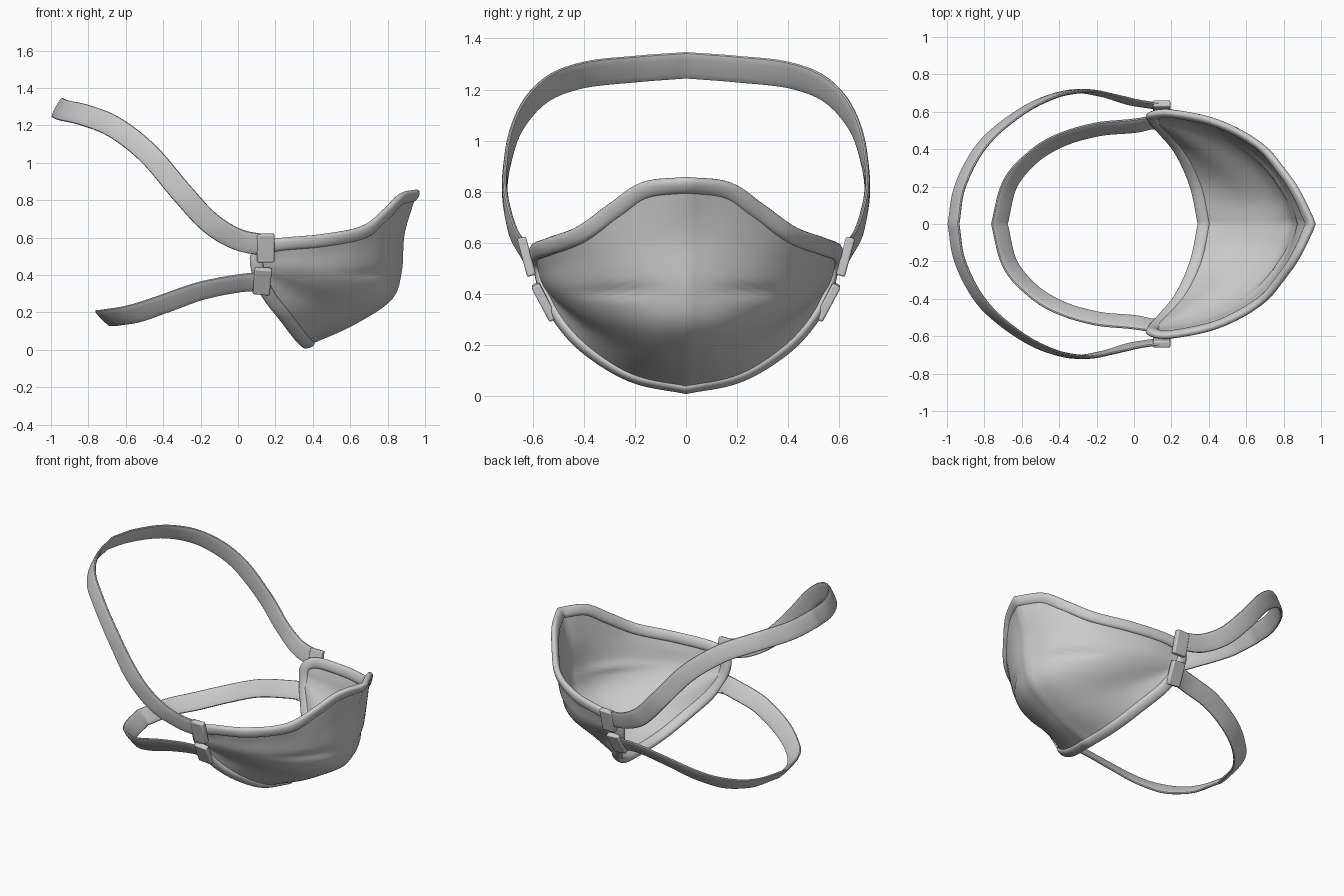
import bpy, bmesh, math
from mathutils import Vector, Matrix

if "Cube" in bpy.data.objects:
    bpy.data.objects.remove(bpy.data.objects["Cube"])


def spline(pts, n):
    """Sample a Catmull-Rom curve at n+1 places evenly spaced by length."""
    P = [Vector(p) for p in pts]
    P = [2 * P[0] - P[1]] + P + [2 * P[-1] - P[-2]]
    dense = []
    for i in range(1, len(P) - 2):
        a, b, c, d = P[i - 1:i + 3]
        for k in range(20):
            t = k / 20
            dense.append(0.5 * (2 * b + (c - a) * t + (2 * a - 5 * b + 4 * c - d) * t * t
                                + (3 * b - a - 3 * c + d) * t ** 3))
    dense.append(P[-2])
    acc = [0]
    for a, b in zip(dense, dense[1:]):
        acc.append(acc[-1] + (Vector(b[:3]) - Vector(a[:3])).length)
    out, j = [], 0
    for i in range(n + 1):
        s = acc[-1] * i / n
        while j < len(acc) - 2 and acc[j + 1] < s:
            j += 1
        f = (s - acc[j]) / max(acc[j + 1] - acc[j], 1e-9)
        out.append(dense[j].lerp(dense[j + 1], min(f, 1)))
    return out


def finish(bm, name, angle=40, solid=0, bevel=0):
    """Turn half a part into a mirrored, shaded object."""
    bmesh.ops.recalc_face_normals(bm, faces=bm.faces)
    me = bpy.data.meshes.new(name)
    bm.to_mesh(me)
    bm.free()
    ob = bpy.data.objects.new(name, me)
    bpy.context.collection.objects.link(ob)
    if bevel:
        m = ob.modifiers.new("bevel", 'BEVEL')
        m.width, m.segments = bevel, 2
    m = ob.modifiers.new("mirror", 'MIRROR')
    m.use_axis = (False, True, False)
    m.merge_threshold = 0.0005
    if solid:
        m = ob.modifiers.new("thickness", 'SOLIDIFY')
        m.thickness, m.offset = solid, 0
    bpy.ops.object.select_all(action='DESELECT')
    ob.select_set(True)
    bpy.context.view_layer.objects.active = ob
    bpy.ops.object.shade_smooth_by_angle(angle=math.radians(angle))
    return ob


def band(name, path, width, thick, n, power=0.7):
    """Sweep a flattened section; each path point is position + outward normal."""
    pts = [Vector(p[:3]) for p in spline([p[:3] for p in path], n)]
    full = [Vector(p) for p in path]
    bm, rings = bmesh.new(), []
    for i, p in enumerate(pts):
        t = (pts[min(i + 1, n)] - pts[max(i - 1, 0)]).normalized()
        if abs(p.y) < 1e-5:
            t = Vector((0, 1 if i == 0 else -1, 0))
        # blend the normals of the key points by closeness
        nor = Vector((0, 0, 0))
        for q in full:
            d = (Vector(q[:3]) - p).length
            nor += Vector(q[3:]) / (d * d + 0.0008)
        if abs(p.y) < 1e-5:
            nor.y = 0
        w = t.cross(nor).normalized()
        u = w.cross(t)
        ring = []
        for k in range(16):
            a = 2 * math.pi * k / 16
            c, s = math.cos(a), math.sin(a)
            c = math.copysign(abs(c) ** power, c)
            s = math.copysign(abs(s) ** power, s)
            ring.append(bm.verts.new(p + w * c * width / 2 + u * s * thick / 2))
        rings.append(ring)
    for a, b in zip(rings, rings[1:]):
        for k in range(16):
            bm.faces.new((a[k], a[k - 1], b[k - 1], b[k]))
    if abs(pts[-1].y) > 1e-5:
        bm.faces.new(rings[-1])
    return finish(bm, name)


# rim around the whole shell edge: top centre, side, bottom centre
rim = [
    (0.945, 0, 0.825, .85, 0, -.5), (0.87, 0.16, 0.805, .8, .4, -.4),
    (0.79, 0.28, 0.725, .7, .6, -.35), (0.67, 0.415, 0.63, .5, .8, -.25),
    (0.45, 0.535, 0.585, .35, .9, -.2), (0.2, 0.59, 0.56, .1, 1, -.2),
    (0.105, 0.58, 0.515, 0, 1, -.25), (0.11, 0.555, 0.41, 0, 1, -.3),
    (0.165, 0.49, 0.29, .2, .85, -.5), (0.25, 0.385, 0.18, .3, .65, -.7),
    (0.33, 0.21, 0.075, .3, .3, -.9), (0.375, 0, 0.03, .3, 0, -.95)]
band("mask_rim", rim, 0.07, 0.042, 80, 0.85)

# bowl-shaped shell, lofted through key rows from top edge to bottom edge
rows = [
    [p[:3] for p in rim[:7]],
    [(0.885, 0, 0.62), (0.84, 0.16, 0.61), (0.74, 0.32, 0.57),
     (0.58, 0.45, 0.53), (0.35, 0.545, 0.51), (0.105, 0.576, 0.49)],
    [(0.87, 0, 0.42), (0.81, 0.17, 0.415), (0.7, 0.32, 0.41),
     (0.53, 0.45, 0.42), (0.33, 0.53, 0.44), (0.105, 0.57, 0.465)],
    [(0.815, 0, 0.27), (0.76, 0.15, 0.275), (0.64, 0.3, 0.3),
     (0.48, 0.42, 0.34), (0.3, 0.505, 0.39), (0.105, 0.562, 0.44)],
    [(0.61, 0, 0.135), (0.58, 0.12, 0.145), (0.51, 0.24, 0.185),
     (0.39, 0.36, 0.25), (0.25, 0.465, 0.33), (0.105, 0.558, 0.425)],
    [p[:3] for p in rim[:6:-1]]]
NU, NV = 32, 44
keys = [spline(r, NU) for r in rows]
bm = bmesh.new()
grid = []
for i in range(NU + 1):
    col = []
    for p in spline([k[i] for k in keys], NV):
        # soft horizontal fold across the front
        dent = 0.014 * math.exp(-((p.z - 0.41) / 0.022) ** 2) * math.exp(-((p.y - 0.25) / 0.13) ** 2)
        q = p - Vector((0.8, 0.5, 0)) * dent
        if i == 0:
            q.y = 0
        col.append(bm.verts.new(q))
    grid.append(col)
for a, b in zip(grid, grid[1:]):
    for j in range(NV):
        bm.faces.new((a[j], b[j], b[j + 1], a[j + 1]))
finish(bm, "mask_shell", 60, solid=0.012)

# upper strap over the crown
band("upper_strap", [
    (-0.965, 0, 1.295, -.88, 0, .48), (-0.93, 0.2, 1.28, -.85, .3, .45),
    (-0.82, 0.41, 1.255, -.7, .6, .4), (-0.66, 0.56, 1.19, -.5, .8, .3),
    (-0.48, 0.665, 1.05, -.2, .95, .1), (-0.3, 0.71, 0.84, 0, 1, 0),
    (-0.15, 0.69, 0.68, .1, 1, -.1), (0, 0.65, 0.59, .1, 1, -.25),
    (0.15, 0.628, 0.56, .1, .96, -.26)], 0.118, 0.022, 60)

# lower strap behind the neck
band("lower_strap", [
    (-0.72, 0, 0.17, -.7, 0, -.7), (-0.665, 0.21, 0.175, -.65, .3, -.65),
    (-0.55, 0.35, 0.195, -.5, .6, -.6), (-0.4, 0.445, 0.245, -.25, .75, -.6),
    (-0.2, 0.505, 0.315, -.1, .8, -.6), (0, 0.525, 0.355, 0, .8, -.6),
    (0.13, 0.55, 0.365, 0, .85, -.5)], 0.118, 0.022, 60)

# clips joining straps to the shell
for name, loc, tilt, lean in (("upper_clip", (0.148, 0.625, 0.545), -15, 0),
                              ("lower_clip", (0.13, 0.555, 0.368), -28, 5)):
    bm = bmesh.new()
    bmesh.ops.create_cube(bm, size=1, matrix=Matrix.Translation(loc)
                          @ Matrix.Rotation(math.radians(lean), 4, 'Y')
                          @ Matrix.Rotation(math.radians(tilt), 4, 'X')
                          @ Matrix.Diagonal((0.092, 0.036, 0.155, 1)))
    finish(bm, name, bevel=0.007)
